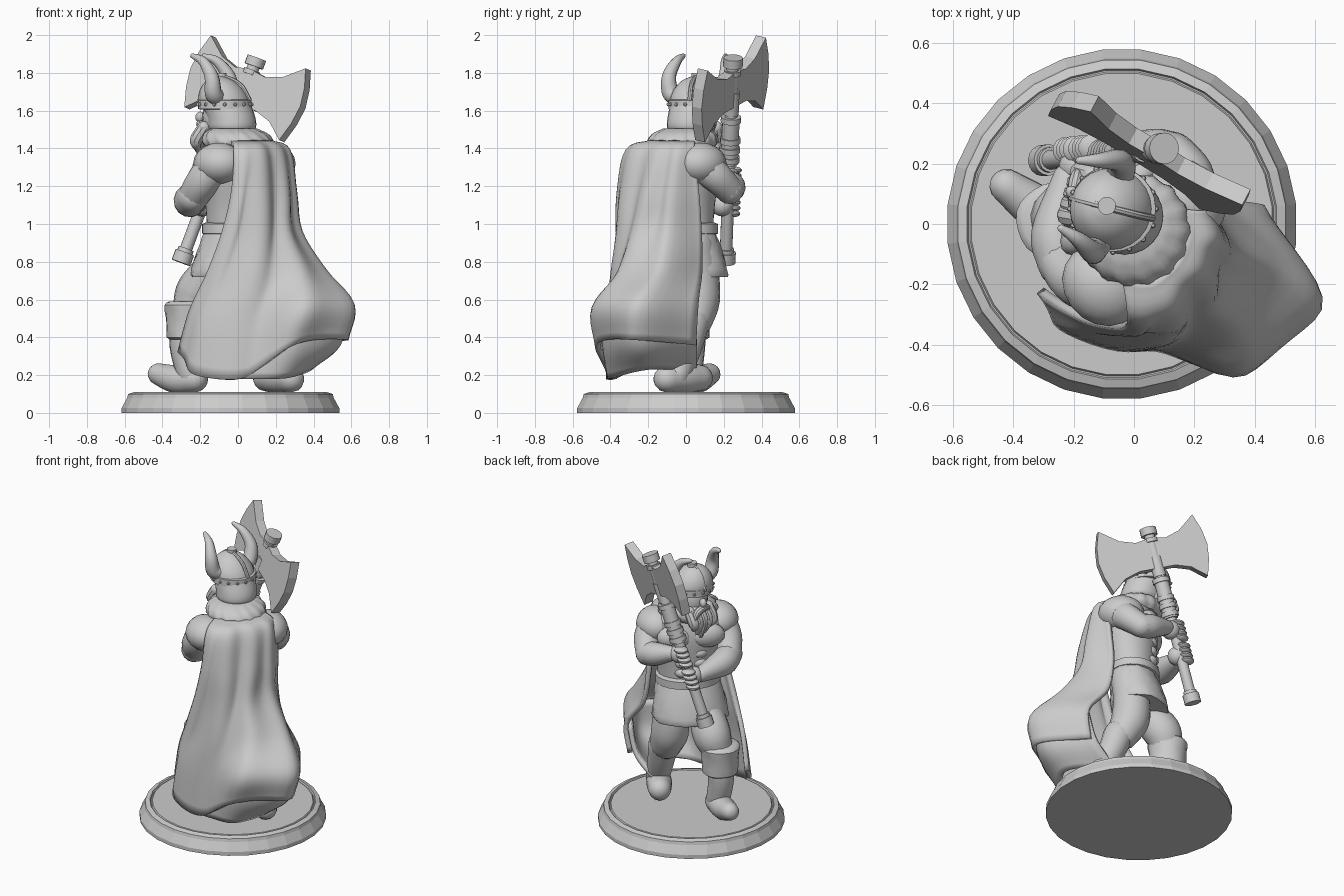
import bpy, bmesh, math
from mathutils import Vector, Matrix

if "Cube" in bpy.data.objects:
    bpy.data.objects.remove(bpy.data.objects["Cube"])

stone = bpy.data.materials.new("plain grey")
stone.use_nodes = True
grey = (.6, .6, .6, 1)
stone.diffuse_color = grey
stone.node_tree.nodes["Principled BSDF"].inputs["Base Color"].default_value = grey
HEADING = math.radians(45)
smooth_parts = []


def finish(name, bm, smooth=True):
    bmesh.ops.recalc_face_normals(bm, faces=bm.faces[:])
    mesh = bpy.data.meshes.new(name)
    bm.to_mesh(mesh)
    bm.free()
    mesh.materials.append(stone)
    ob = bpy.data.objects.new(name, mesh)
    bpy.context.collection.objects.link(ob)
    if smooth:
        smooth_parts.append(ob)
    return ob


def spline(pts, k):
    """Catmull-Rom curve through the points, k steps per span."""
    pts = [Vector(p) for p in pts]
    ext = [2 * pts[0] - pts[1]] + pts + [2 * pts[-1] - pts[-2]]
    out = []
    for a, b, c, d in zip(ext, ext[1:], ext[2:], ext[3:]):
        for i in range(k):
            t = i / k
            out.append(b + (c - a) * t / 2 + (a * 2 - b * 5 + c * 4 - d) * t * t / 2
                       + (b * 3 - a - c * 3 + d) * t ** 3 / 2)
    return out + [pts[-1]]


def skin(bm, rings):
    """Join rings of points into a closed, capped body."""
    rows = [[bm.verts.new(p) for p in ring] for ring in rings]
    n = len(rows[0])
    for a, b in zip(rows, rows[1:]):
        for i in range(n):
            j = (i + 1) % n
            bm.faces.new((a[i], a[j], b[j], b[i]))
    bm.faces.new(rows[0][::-1])
    bm.faces.new(rows[-1])


def tube(name, pts, n=14, k=4, round_ends=True):
    """Round limb through points (x, y, z, radius)."""
    path = spline(pts, k)
    p = [v.to_3d() for v in path]
    rad = [v[3] for v in path]
    if round_ends:
        start, end = (p[0] - p[1]).normalized(), (p[-1] - p[-2]).normalized()
        p0, p1, r0, r1 = p[0], p[-1], rad[0], rad[-1]
        for s in (.4, .75, .95):
            c = math.sqrt(1 - s * s)
            p, rad = [p0 + start * r0 * s] + p + [p1 + end * r1 * s], [r0 * c] + rad + [r1 * c]
    side, rings = (p[1] - p[0]).orthogonal(), []
    for i, c in enumerate(p):
        t = (p[min(i + 1, len(p) - 1)] - p[max(i - 1, 0)]).normalized()
        side = (side - t * side.dot(t)).normalized()
        up = t.cross(side)
        rings.append([c + rad[i] * (side * math.cos(a) + up * math.sin(a))
                      for a in (math.tau * j / n for j in range(n))])
    bm = bmesh.new()
    skin(bm, rings)
    return finish(name, bm)


def loft(name, rows, n=24, k=3, ripple=0, waves=8, smooth=True):
    """Stack of ovals (x, y, z, half width, half depth) turned to the heading."""
    turn = Matrix.Rotation(HEADING, 3, 'Z')
    rings = []
    for x, y, z, a, b in (spline(rows, k) if k > 1 else rows):
        rings.append([])
        for j in range(n):
            t = math.tau * j / n
            w = 1 + ripple * math.sin(waves * t + z * 40)
            rings[-1].append(Vector((x, y, z)) + turn @ Vector((a * w * math.cos(t), b * w * math.sin(t), 0)))
    bm = bmesh.new()
    skin(bm, rings)
    return finish(name, bm, smooth)


def ball(name, loc, size, seg=18):
    bm = bmesh.new()
    m = Matrix.Translation(loc) @ Matrix.Rotation(HEADING, 4, 'Z') @ Matrix.Diagonal((*size, 1))
    bmesh.ops.create_uvsphere(bm, u_segments=seg, v_segments=seg // 2 + 1, radius=1, matrix=m)
    return finish(name, bm)


def sheet(name, rows, zs, lifts, fold=0, thick=.03):
    """Cloth through rows of (x, y), hem raised by lifts, with hanging folds."""
    last = len(rows) - 1
    ctrl = [spline([(x, y, z + lift * (i / last) ** 4) for (x, y), lift in zip(row, lifts)], 7)
            for i, (row, z) in enumerate(zip(rows, zs))]
    cols = [spline(col, 5) for col in zip(*ctrl)]
    bm = bmesh.new()
    grid = []
    for i, col in enumerate(cols):
        wave = math.sin(math.tau * 4 * i / len(cols))
        grid.append([bm.verts.new(p + Vector((1, -1, 0)) * fold * wave * min(1, j / 12))
                     for j, p in enumerate(col)])
    for a, b in zip(grid, grid[1:]):
        for j in range(len(a) - 1):
            bm.faces.new((a[j], a[j + 1], b[j + 1], b[j]))
    ob = finish(name, bm)
    mod = ob.modifiers.new("thickness", 'SOLIDIFY')
    mod.thickness, mod.offset = thick, 0
    return ob


# Round display base
loft("display_base", [(-.04, 0, z, r, r) for z, r in
     ((0, .58), (.025, .58), (.08, .55), (.1, .545), (.11, .515), (.1, .51), (.1, .505), (.108, .5))],
     n=28, k=1, smooth=False)

# Legs with baggy trousers, boots
tube("left_thigh", [(-.08, -.05, .9, .11), (-.13, -.03, .76, .11), (-.21, .02, .64, .12), (-.25, .02, .55, .1)])
tube("right_thigh", [(.08, .04, .9, .11), (.07, .06, .74, .115), (.08, .06, .6, .12), (.12, .04, .5, .105)])
tube("left_shin", [(-.27, .02, .48, .09), (-.28, .02, .35, .082), (-.25, .01, .2, .075)])
tube("right_shin", [(.15, .03, .48, .095), (.19, 0, .35, .085), (.25, -.05, .2, .075)])
tube("left_foot", [(-.23, 0, .18, .072), (-.33, .06, .178, .075), (-.42, .125, .205, .058)])
tube("right_foot", [(.28, -.1, .18, .072), (.21, -.01, .183, .08), (.15, .07, .185, .072)])
loft("left_boot_cuff", [(-.265, .01, z, r, r) for z, r in
     ((.39, .08), (.4, .112), (.5, .115), (.57, .125), (.59, .1))], k=2, ripple=.02, waves=5)

# Tunic, belt and torso
loft("tunic_skirt", [(-.04, .01, .72, .21, .15), (-.04, .01, .73, .24, .18),
     (-.025, 0, .85, .22, .165), (0, -.02, .98, .19, .145)], ripple=.025)
loft("belt", [(-.005, -.015, z, a, a - .04) for z, a in ((.94, .18), (.95, .205), (1, .205), (1.01, .18))], k=1)
loft("torso", [(0, -.02, .93, .18, .14), (.01, -.03, 1.1, .2, .165), (.02, -.04, 1.28, .24, .19),
     (.02, -.04, 1.38, .21, .17), (0, -.01, 1.47, .11, .11)])
for side, s in (("left", -1), ("right", 1)):
    c = Vector((-.08, .06, 0))
    r = Vector((.707, .707, 0)) * s
    ball(side + "_chest_muscle", c + r * .1 + Vector((0, 0, 1.29)), (.115, .065, .08))
    for i in range(3):
        ball(side + "_belly_muscle", c + r * .05 + Vector((0, 0, 1.18 - i * .065)), (.055, .05, .038))

# Shoulders, arms and hands
shaft_low, shaft_high = Vector((-.3, .21, .8)), Vector((.1, .25, 1.88))
axis = (shaft_high - shaft_low).normalized()


def on_shaft(z):
    return shaft_low.lerp(shaft_high, (z - shaft_low.z) / (shaft_high.z - shaft_low.z))


ball("left_shoulder", (-.1, -.2, 1.32), (.13, .145, .11))
ball("right_shoulder", (.17, .08, 1.32), (.125, .145, .11))
tube("left_upper_arm", [(-.13, -.2, 1.3, .095), (-.19, -.18, 1.22, .09), (-.24, -.12, 1.14, .08)])
tube("left_forearm", [(-.24, -.13, 1.14, .08), (-.255, -.03, 1.12, .085), (-.22, .15, 1.1, .05)])
tube("right_upper_arm", [(.18, .1, 1.3, .095), (.18, .16, 1.25, .085), (.13, .23, 1.18, .075)])
tube("right_forearm", [(.13, .23, 1.18, .075), (.06, .24, 1.2, .075), (-.06, .24, 1.235, .048)])
for side, z, back in (("left", 1.1, Vector((0, -.03, 0))), ("right", 1.24, Vector((.03, 0, 0)))):
    ball(side + "_palm", on_shaft(z) + back, (.06, .06, .06))
    for i in range(4):
        c = on_shaft(z - .045 + i * .03)
        ball(side + "_finger", c + Vector((-.02, .025, 0)), (.045, .045, .02), seg=12)

# Head, face and beard
ball("head", (-.085, .06, 1.56), (.1, .11, .13))
ball("nose", (-.2, .1, 1.565), (.022, .03, .03))
for i in range(5):
    s = (i - 2) * .035
    tube("beard_lock", [(-.16 + s * .3, .09 + s, 1.51, .035), (-.2 + s * .3, .1 + s, 1.44, .035),
         (-.19 + s * .3, .11 + s * .7, 1.34 + abs(s) * .8, .014)], n=10)
for s in (-1, 1):
    tube("moustache_half", [(-.2, .1, 1.53, .022), (-.19, .1 + s * .05, 1.51, .024),
         (-.18, .1 + s * .085, 1.44, .01)], n=10)

# Helmet with band, rivets, ridge, neck guard and horns
loft("neck_guard", [(-.03, .025, 1.485, .1, .1), (-.03, .025, 1.51, .125, .125),
     (-.035, .03, 1.56, .128, .128), (-.06, .045, 1.63, .13, .13)])
loft("helmet_dome", [(-.07 - h * .03, .05, 1.62 + h * .165, r, r) for h, r in
     ((0, .137), (.3, .133), (.6, .11), (.85, .07), (1, .012))])
loft("helmet_band", [(-.07, .05, z, r, r) for z, r in
     ((1.605, .125), (1.61, .143), (1.655, .142), (1.66, .125))], k=1)
for i in range(16):
    a = math.tau * i / 16
    ball("band_rivet", (-.07 + .143 * math.cos(a), .05 + .143 * math.sin(a), 1.633), (.01, .01, .01), seg=8)
tube("helmet_ridge", [(.06, .02, 1.66, .012), (.01, .03, 1.74, .012), (-.09, .055, 1.78, .012),
     (-.17, .075, 1.74, .012), (-.205, .085, 1.65, .012)], n=8)
loft("crown_knob", [(-.09, .06, z, .03, .03) for z in (1.76, 1.8)], k=1, n=14)
tube("left_horn", [(-.1, -.03, 1.67, .045), (-.13, -.08, 1.69, .046), (-.14, -.09, 1.78, .038),
     (-.185, -.05, 1.86, .026), (-.24, -.015, 1.89, .013)], n=12)
tube("right_horn", [(-.06, .14, 1.67, .045), (-.04, .18, 1.69, .046), (-.05, .21, 1.78, .038),
     (-.11, .21, 1.86, .026), (-.18, .21, 1.89, .013)], n=12)

# Fur collar and cape
loft("fur_collar", [(0, -.02, 1.4, .16, .16), (0, -.02, 1.43, .185, .185),
     (-.01, -.01, 1.475, .17, .17), (-.02, 0, 1.505, .12, .12)], n=60, ripple=.03, waves=15)
sheet("cape", [
    [(-.04, -.17), (.03, -.19), (.09, -.17), (.14, -.12), (.17, -.04), (.15, .05)],
    [(-.02, -.3), (.08, -.3), (.15, -.23), (.22, -.14), (.26, -.05), (.24, .04)],
    [(-.03, -.33), (.06, -.35), (.17, -.28), (.25, -.19), (.29, -.08), (.25, .06)],
    [(-.08, -.33), (.03, -.36), (.17, -.32), (.26, -.24), (.32, -.1), (.24, .07)],
    [(-.16, -.31), (-.04, -.37), (.15, -.37), (.34, -.32), (.45, -.14), (.28, .07)],
    [(-.25, -.26), (-.15, -.37), (.1, -.4), (.36, -.47), (.595, -.26), (.42, .05)],
    [(-.31, -.22), (-.21, -.36), (.05, -.41), (.3, -.45), (.56, -.28), (.4, .04)]],
    (1.43, 1.385, 1.17, .95, .72, .5, .24), (.08, -.04, -.05, .13, .15, .12), fold=.012)
sheet("cape_inner_fold", [
    [(-.05, -.37), (.12, -.37), (.34, -.42), (.56, -.25), (.4, .04)],
    [(-.08, -.38), (.12, -.4), (.33, -.42), (.53, -.24), (.34, .05)],
    [(-.1, -.38), (.08, -.4), (.25, -.38), (.38, -.2), (.2, .05)]],
    (.55, .36, .18), (0, 0, .01, .06, .05))

# Axe shaft with fittings
def fitting(name, z0, z1, r):
    tube(name, [(*on_shaft(z0), r), (*on_shaft(z1), r)], n=16, k=1, round_ends=False)


fitting("axe_shaft", .8, 1.86, .033)
fitting("shaft_butt", .795, .85, .052)
fitting("butt_ring", .85, .87, .042)
fitting("axe_socket", 1.58, 1.7, .04)
fitting("shaft_cap", 1.835, 1.88, .052)
fitting("cap_ring", 1.79, 1.815, .045)
fitting("upper_grip", 1.32, 1.56, .046)
for z in (1.33, 1.38, 1.43, 1.54):
    fitting("grip_ring", z, z + .028, .054)

# Double axe blade, far side slightly shorter
half = [(0, .1), (.1, .085), (.2, .115), (.315, .2), (.35, .1), (.365, 0),
        (.35, -.1), (.315, -.205), (.22, -.13), (.12, -.1), (0, -.1)]
outline = half + [(-e * .95, d) for e, d in half[-2:0:-1]]
across = Vector((.827, -.5, -.25))
across = (across - axis * across.dot(axis)).normalized()
normal = across.cross(axis)
bm = bmesh.new()
middle = Vector((.045, .24, 1.72))
face = bm.faces.new([bm.verts.new(middle + across * e + axis * d - normal * .03) for e, d in outline])
grown = bmesh.ops.extrude_face_region(bm, geom=[face])
bmesh.ops.translate(bm, vec=normal * .06, verts=[v for v in grown["geom"] if isinstance(v, bmesh.types.BMVert)])
finish("axe_blade", bm, smooth=False)

# Smooth shading on the sculpted parts
bpy.ops.object.select_all(action='DESELECT')
for ob in smooth_parts:
    ob.select_set(True)
bpy.context.view_layer.objects.active = smooth_parts[0]
bpy.ops.object.shade_smooth_by_angle(angle=math.radians(35))
